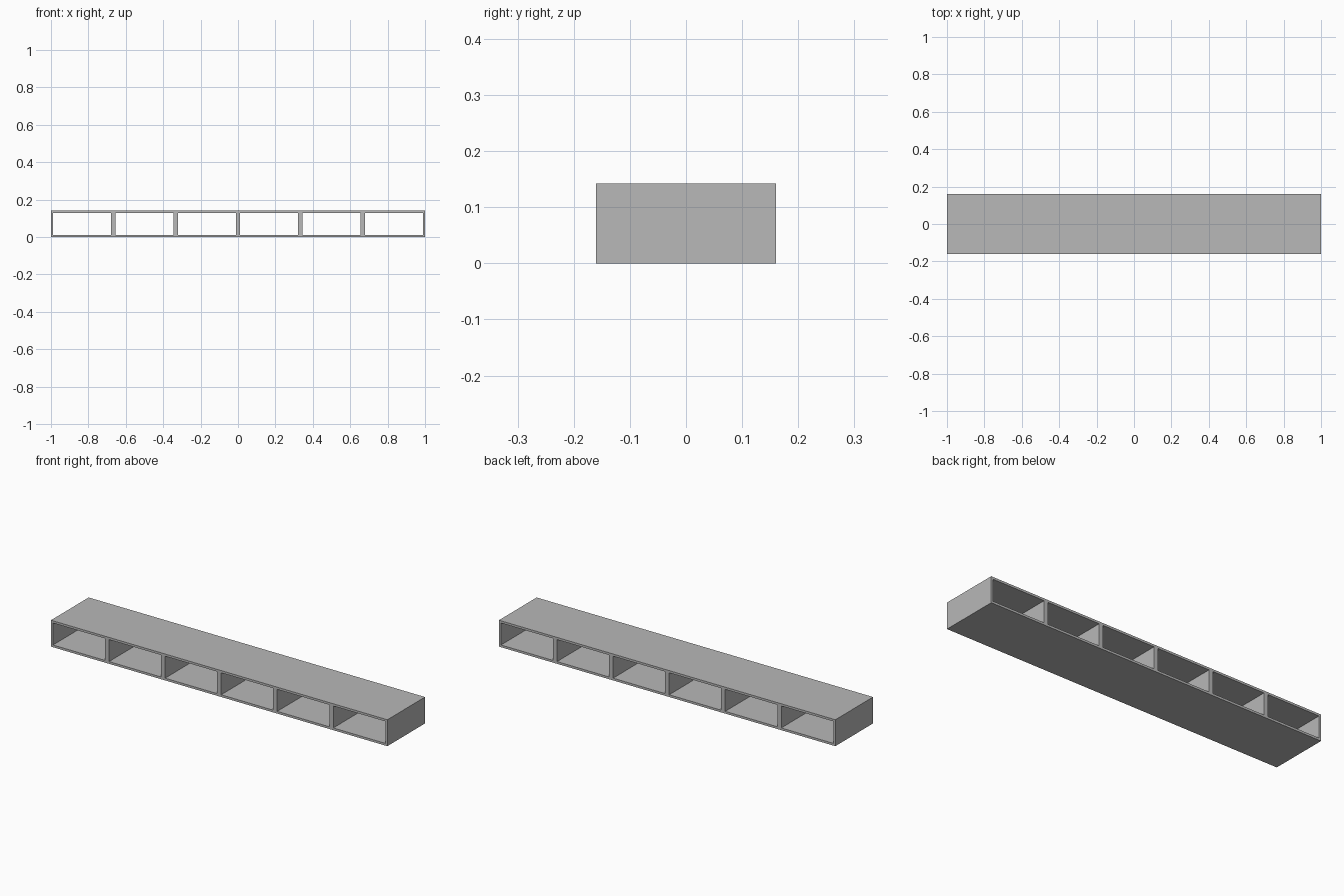
import bpy
import bmesh

LENGTH, DEPTH, HEIGHT = 2.0, 0.32, 0.142
WALL = 0.012
CELLS = 6

cube = bpy.data.objects.get("Cube")
if cube:
    bpy.data.objects.remove(cube, do_unlink=True)

# Single plain grey
grey = bpy.data.materials.new("plain_grey")
grey.use_nodes = True
colour = (0.48, 0.48, 0.48, 1.0)
grey.diffuse_color = colour
grey.node_tree.nodes["Principled BSDF"].inputs["Base Color"].default_value = colour

# Grid lines of the front profile: walls alternate with openings
pitch = LENGTH / CELLS
xs = [-LENGTH / 2]
for i in range(CELLS):
    left = -LENGTH / 2 + i * pitch
    xs += [left + WALL, left + pitch - WALL]
xs.append(LENGTH / 2)
zs = [0, WALL, HEIGHT - WALL, HEIGHT]

# Frame profile with the openings left out
bm = bmesh.new()
verts = [[bm.verts.new((x, -DEPTH / 2, z)) for z in zs] for x in xs]
for i in range(len(xs) - 1):
    for k in range(len(zs) - 1):
        if k == 1 and i % 2 == 1:
            continue
        a, b = verts[i], verts[i + 1]
        bm.faces.new((a[k], b[k], b[k + 1], a[k + 1]))

# Pull the profile through the full depth, open at front and back
result = bmesh.ops.extrude_face_region(bm, geom=bm.faces[:], use_keep_orig=True)
moved = [g for g in result["geom"] if isinstance(g, bmesh.types.BMVert)]
bmesh.ops.translate(bm, verts=moved, vec=(0, DEPTH, 0))
bmesh.ops.recalc_face_normals(bm, faces=bm.faces[:])

mesh = bpy.data.meshes.new("shelf_frame")
bm.to_mesh(mesh)
bm.free()
mesh.materials.append(grey)
shelf = bpy.data.objects.new("shelf_frame", mesh)
bpy.context.collection.objects.link(shelf)
